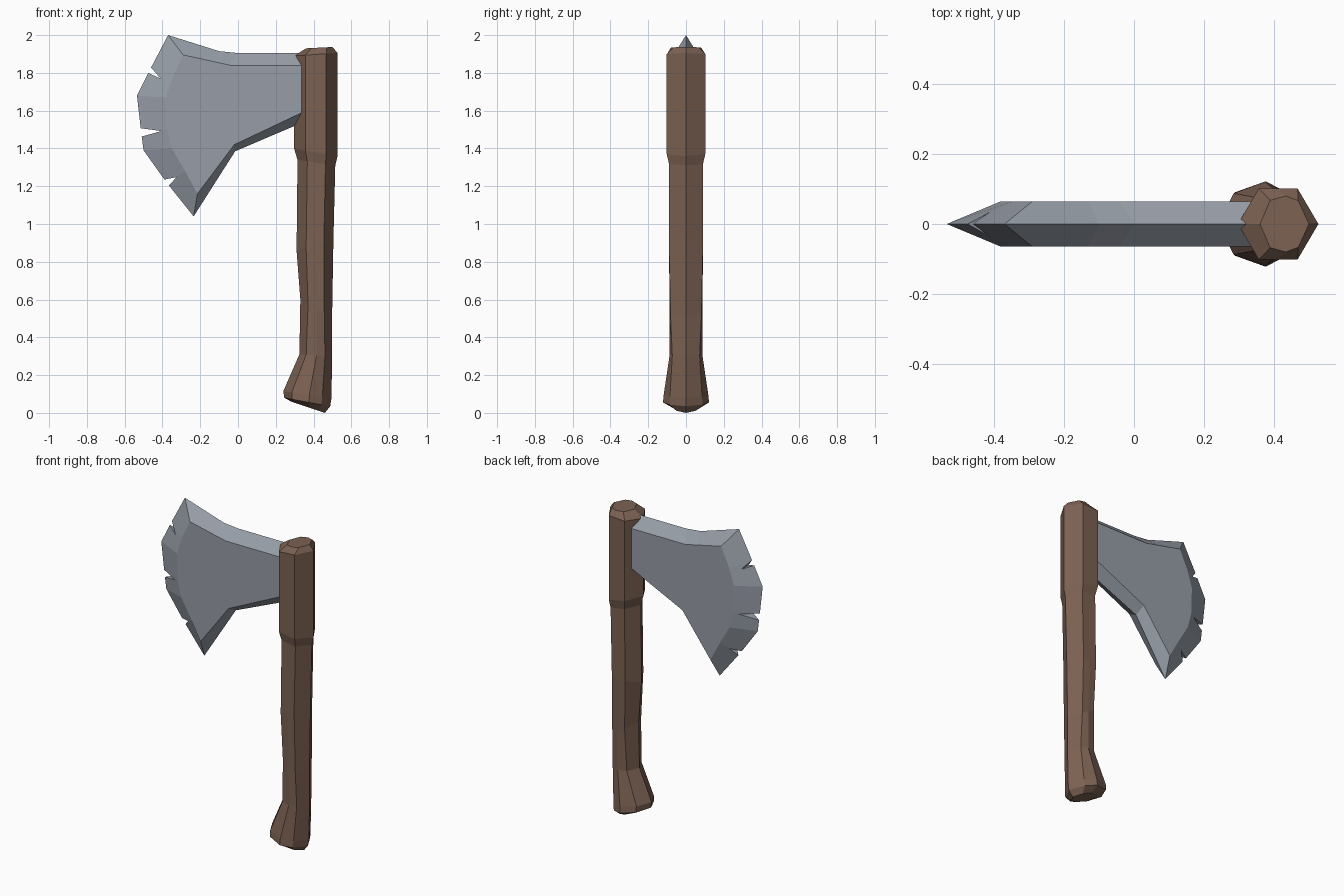
import bpy, bmesh
from mathutils import Vector

if "Cube" in bpy.data.objects:
    bpy.data.objects.remove(bpy.data.objects["Cube"])


def make_object(name, bm, color=None):
    bmesh.ops.recalc_face_normals(bm, faces=bm.faces)
    mesh = bpy.data.meshes.new(name)
    bm.to_mesh(mesh)
    bm.free()
    ob = bpy.data.objects.new(name, mesh)
    bpy.context.collection.objects.link(ob)
    if color:
        mat = bpy.data.materials.new(name + "_material")
        mat.diffuse_color = (*color, 1)
        mat.use_nodes = True
        mat.node_tree.nodes["Principled BSDF"].inputs["Base Color"].default_value = mat.diffuse_color
        mesh.materials.append(mat)
    return ob


def loft(rings, cap=True):
    """Skin closed rings of points; optionally cap both ends."""
    bm = bmesh.new()
    vs = [[bm.verts.new(p) for p in r] for r in rings]
    n = len(vs[0])
    for a, b in zip(vs, vs[1:]):
        for i in range(n):
            j = (i + 1) % n
            bm.faces.new((a[i], a[j], b[j], b[i]))
    if cap:
        bm.faces.new(vs[0])
        bm.faces.new(vs[-1])
    return bm


# Handle: six-sided grip that rounds out to eight sides at the knob
HEX = [(1, 0), (.48, 1), (0, 1), (-.48, 1), (-1, 0)]
OCT = [(1, 0), (.62, .72), (.08, 1), (-.65, .74), (-1, 0)]


def handle_ring(xl, zl, xr, zr, hy, t):
    half = [Vector(h).lerp(Vector(o), t) for h, o in zip(HEX, OCT)]
    pts = half + [Vector((p.x, -p.y)) for p in half[-2:0:-1]]
    return [(xl + (xr - xl) * (p.x + 1) / 2, p.y * hy,
             zl + (zr - zl) * (p.x + 1) / 2) for p in pts]


# left x, left z, right x, right z, half depth, roundness
sections = [
    (.285, .058, .46, .0, .07, 1),
    (.245, .08, .488, .035, .122, 1),
    (.24, .115, .495, .08, .118, 1),
    (.325, .31, .498, .30, .087, .6),
    (.33, .60, .498, .50, .087, .2),
    (.31, .86, .505, .91, .09, 0),
    (.315, 1.34, .515, 1.31, .09, 0),
    (.297, 1.40, .527, 1.36, .102, 0),
    (.297, 1.89, .527, 1.905, .102, 0),
    (.36, 1.93, .50, 1.937, .08, .6),
]
make_object("handle", loft([handle_ring(*s) for s in sections]), (.2, .12, .085))

# Blade: sharp rim at y = 0, flat cheeks on both sides
rim = [(.36, 1.905), (0, 1.905), (-.10, 1.915), (-.37, 2.0), (-.47, 1.81),
       (-.535, 1.68), (-.512, 1.48), (-.50, 1.39), (-.38, 1.222),
       (-.235, 1.04), (-.015, 1.385), (.36, 1.545)]
cheek = [(.36, 1.84), (-.04, 1.84), (-.13, 1.86), (-.29, 1.895), (-.345, 1.78),
         (-.38, 1.67), (-.375, 1.5), (-.35, 1.4), (-.28, 1.28),
         (-.215, 1.16), (-.02, 1.42), (.36, 1.60)]
T = .065
blade = make_object("blade", loft([[(x, -T, z) for x, z in cheek],
                                   [(x, 0, z) for x, z in rim],
                                   [(x, T, z) for x, z in cheek]]), (.31, .34, .39))

# Chips in the cutting edge: wedges given as inner tip and two rim points
chips = [((-.41, 1.77), (-.46, 1.828), (-.477, 1.80)),
         ((-.405, 1.492), (-.515, 1.507), (-.51, 1.463)),
         ((-.325, 1.248), (-.39, 1.235), (-.365, 1.205))]
for tip, a, b in chips:
    tip, a, b = Vector(tip), Vector(a), Vector(b)
    tri = [tip, tip + (a - tip) * 1.5, tip + (b - tip) * 1.5]
    cutter = make_object("chip_cutter", loft([[(p.x, y, p.y) for p in tri]
                                              for y in (-.2, .2)]))
    cutter.hide_render = True
    mod = blade.modifiers.new("chip", "BOOLEAN")
    mod.operation = "DIFFERENCE"
    mod.solver = "EXACT"
    mod.object = cutter
    bpy.context.view_layer.objects.active = blade
    bpy.ops.object.modifier_apply(modifier=mod.name)
    bpy.data.objects.remove(cutter)
